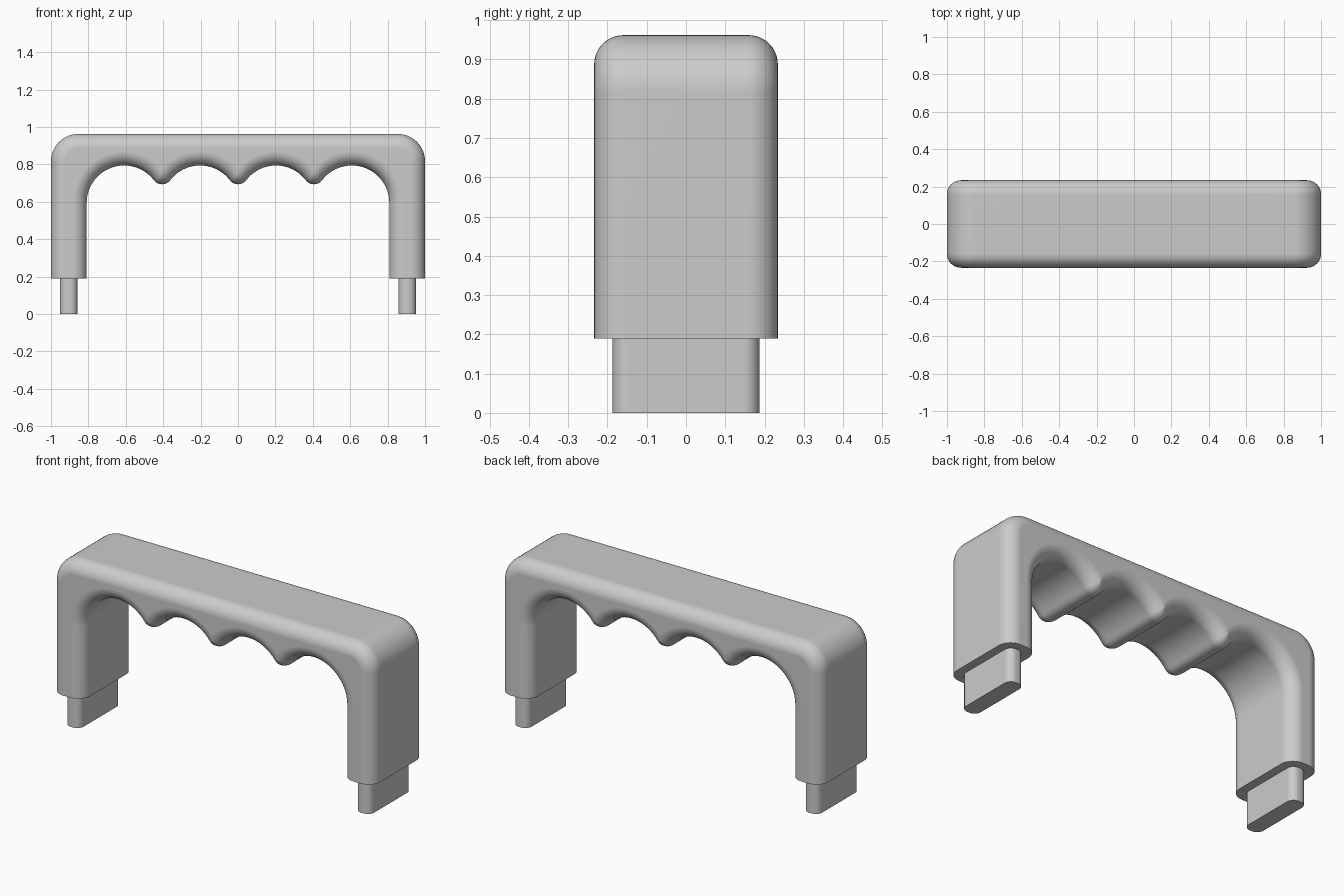
import bpy
import bmesh
from math import sin, cos, pi, sqrt, atan2, radians

cube = bpy.data.objects.get("Cube")
if cube:
    bpy.data.objects.remove(cube, do_unlink=True)

# Main sizes
TOP, FOOT, DEPTH = 0.962, 0.19, 0.234     # top height, leg bottom, half depth
CORNER, EDGE = 0.145, 0.075               # outer corner and edge rounding
GRIP, GRIP_Z, PITCH = 0.2, 0.594, 0.203   # finger groove radius, height, half spacing
TIP = 0.055                               # rounding between finger grooves

grey = bpy.data.materials.new("grey")
grey.use_nodes = True
grey.diffuse_color = (0.6, 0.6, 0.6, 1)
grey.node_tree.nodes["Principled BSDF"].inputs["Base Color"].default_value = grey.diffuse_color


def arc(cx, cz, r, a0, a1, n):
    steps = [a0 + (a1 - a0) * i / n for i in range(n + 1)]
    return [(cx + r * cos(a), cz + r * sin(a)) for a in steps]


def outline(d):
    """Handle outline in x and z, moved inward by d."""
    groove, tip = GRIP + d, max(TIP - d, 0)
    rise = sqrt((groove + tip) ** 2 - PITCH ** 2)
    a = atan2(rise, PITCH)
    half = [(0, TOP - d)]
    half += arc(1 - CORNER, TOP - CORNER, CORNER - d, pi / 2, 0, 12)
    half += [(1 - d, FOOT), (3 * PITCH + groove, FOOT)]
    half += arc(3 * PITCH, GRIP_Z, groove, 0, pi - a, 24)
    half += arc(2 * PITCH, GRIP_Z + rise, tip, -a, a - pi, 12)
    half += arc(PITCH, GRIP_Z, groove, a, pi - a, 20)
    half += arc(0, GRIP_Z + rise, tip, -a, -pi / 2, 6)
    return half + [(-x, z) for x, z in half[-2:0:-1]]


def finish(bm, name):
    bmesh.ops.remove_doubles(bm, verts=bm.verts, dist=1e-5)
    bmesh.ops.recalc_face_normals(bm, faces=bm.faces)
    mesh = bpy.data.meshes.new(name)
    bm.to_mesh(mesh)
    bm.free()
    mesh.materials.append(grey)
    ob = bpy.data.objects.new(name, mesh)
    bpy.context.collection.objects.link(ob)
    bpy.ops.object.select_all(action='DESELECT')
    ob.select_set(True)
    bpy.context.view_layer.objects.active = ob
    bpy.ops.object.shade_smooth_by_angle(angle=radians(35))
    ob.modifiers.new("flat_face_normals", 'WEIGHTED_NORMAL').keep_sharp = True


# Handle body: rings from front to back, rounded at both faces
bm = bmesh.new()
angles = [pi / 2 * i / 10 for i in range(11)]
front = [(EDGE * (1 - cos(t)), -(DEPTH - EDGE + EDGE * sin(t))) for t in reversed(angles)]
sections = front + [(d, -y) for d, y in reversed(front)]
rings = [[bm.verts.new((x, y, z)) for x, z in outline(d)] for d, y in sections]
for r0, r1 in zip(rings, rings[1:]):
    for i in range(len(r0)):
        bm.faces.new((r0[i - 1], r0[i], r1[i], r1[i - 1]))
bm.faces.new(rings[0])
bm.faces.new(rings[-1])
finish(bm, "handle_body")

# Mounting pegs below the legs
for side, label in ((1, "left"), (-1, "right")):
    bm = bmesh.new()
    bmesh.ops.create_cube(bm, size=1)
    for v in bm.verts:
        v.co.x = side * 0.905 + v.co.x * 0.094
        v.co.y *= 0.374
        v.co.z = (v.co.z + 0.5) * (FOOT + 0.01)
    uprights = [e for e in bm.edges if abs(e.verts[0].co.z - e.verts[1].co.z) > 0.1]
    bmesh.ops.bevel(bm, geom=uprights, offset=0.04, segments=8, profile=0.5, affect='EDGES')
    finish(bm, label + "_peg")
